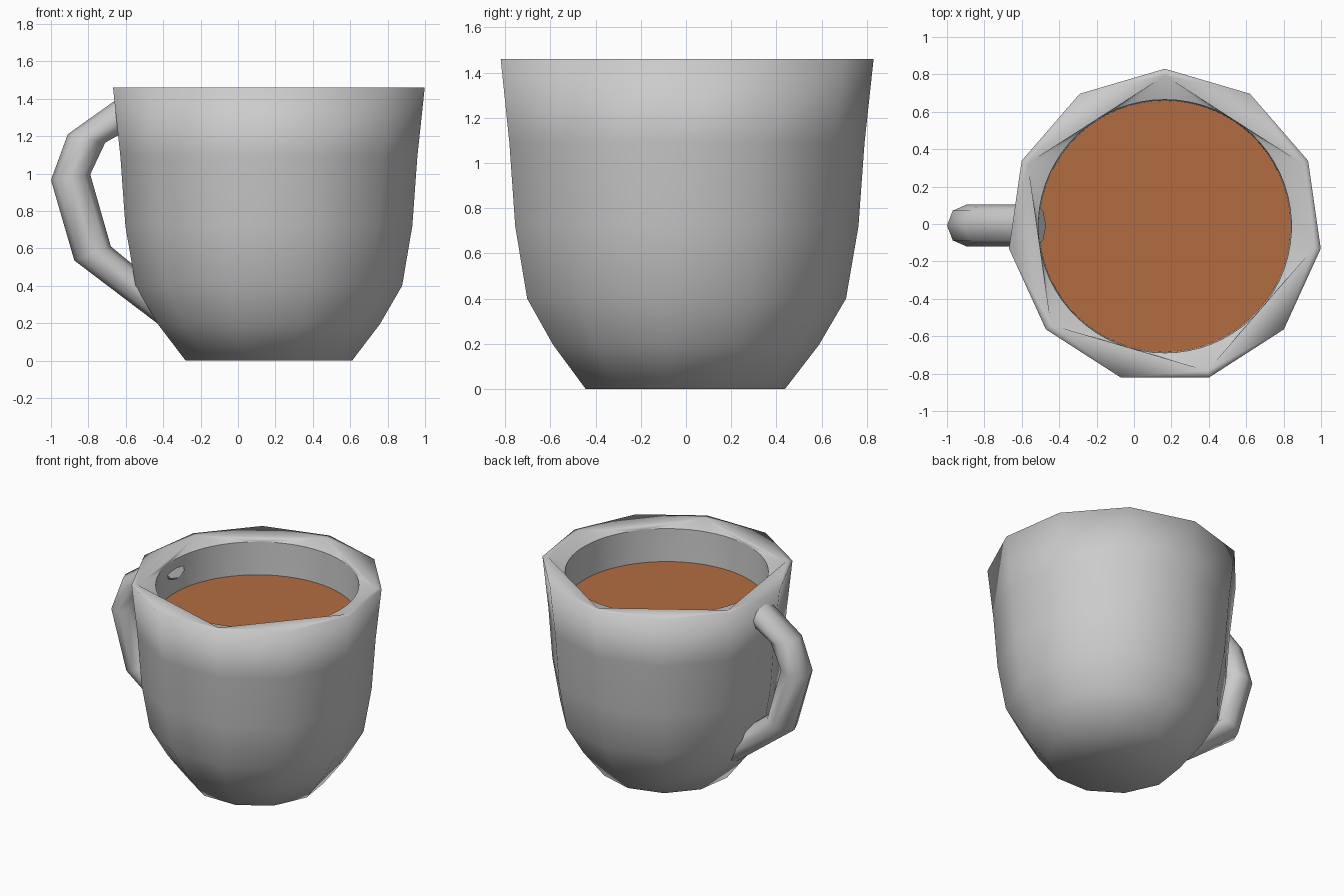
import bpy, bmesh, math

if "Cube" in bpy.data.objects:
    bpy.data.objects.remove(bpy.data.objects["Cube"])

CX, CY = 0.165, -0.012          # axis of the cup
SIDES, SUB = 11, 6              # outer sides, inner segments per side
N = SIDES * SUB


def material(name, rgb):
    m = bpy.data.materials.new(name)
    m.diffuse_color = (*rgb, 1)
    m.use_nodes = True
    m.node_tree.nodes["Principled BSDF"].inputs["Base Color"].default_value = m.diffuse_color
    return m


def finish(bm, name, mat):
    bmesh.ops.recalc_face_normals(bm, faces=bm.faces[:])
    for f in bm.faces:
        f.smooth = True
    me = bpy.data.meshes.new(name)
    bm.to_mesh(me)
    bm.free()
    me.materials.append(mat)
    ob = bpy.data.objects.new(name, me)
    bpy.context.collection.objects.link(ob)
    return ob


def ring(bm, r, z, n):
    return [bm.verts.new((CX + r * math.cos(math.pi / 2 + math.tau * i / n),
                          CY + r * math.sin(math.pi / 2 + math.tau * i / n), z))
            for i in range(n)]


def bridge(bm, a, b):
    n = len(a)
    for i in range(n):
        j = (i + 1) % n
        bm.faces.new((a[i], a[j], b[j], b[i]))


grey = material("grey ceramic", (0.60, 0.60, 0.60))
brown = material("brown coffee", (0.45, 0.15, 0.052))

# Cup: eleven-sided outside
bm = bmesh.new()
outer = [ring(bm, r, z, SIDES) for r, z in
         [(0.45, 0), (0.60, 0.195), (0.72, 0.40), (0.775, 0.72), (0.802, 1.09), (0.842, 1.46)]]
for a, b in zip(outer, outer[1:]):
    bridge(bm, a, b)
bm.faces.new(outer[0][::-1])

# Round inside wall and floor
inner = [ring(bm, r, z, N) for r, z in
         [(0.677, 1.42), (0.672, 1.18), (0.64, 0.5), (0.45, 0.1)]]
for a, b in zip(inner, inner[1:]):
    bridge(bm, a, b)
bm.faces.new(inner[-1])

# Rim: lip polygon on every second outer corner, then fans down to the round wall
top, circle = outer[-1], inner[0]
keep = [0, 2, 4, 6, 8, 9]
lip_all = {}
for k in keep:
    t = math.pi / 2 + math.tau * k / SIDES
    lip_all[k] = bm.verts.new((CX + 0.805 * math.cos(t), CY + 0.805 * math.sin(t), 1.46))
for n, k in enumerate(keep):
    k2 = keep[(n + 1) % len(keep)]
    gap = (k2 - k) % SIDES
    h, h2 = lip_all[k], lip_all[k2]
    if gap == 2:
        s = top[(k + 1) % SIDES]
        bm.faces.new((h, top[k], s))
        bm.faces.new((h, s, h2))
        bm.faces.new((h2, s, top[k2]))
    else:
        bm.faces.new((h, top[k], top[k2], h2))
    segs = gap * SUB
    c = [circle[(k * SUB + i) % N] for i in range(segs + 1)]
    for i in range(segs):
        bm.faces.new((h if i < segs // 2 else h2, c[i], c[i + 1]))
    bm.faces.new((h, h2, c[segs // 2]))
for i in range(N):
    bm.edges.get((circle[i], circle[(i + 1) % N])).smooth = False
finish(bm, "cup", grey)

# Coffee surface
bm = bmesh.new()
bm.faces.new(ring(bm, 0.672, 1.18, N))
finish(bm, "coffee", brown)

# Handle: rings spanned between outer and inner outline points (x, z)
bm = bmesh.new()
pairs = [((-0.58, 1.445), (-0.47, 1.30)), ((-0.91, 1.21), (-0.71, 1.165)),
         ((-1.0, 0.965), (-0.79, 0.995)), ((-0.875, 0.535), (-0.68, 0.61)),
         ((-0.42, 0.19), (-0.34, 0.33))]
rings = []
for (ox, oz), (ix, iz) in pairs:
    mx, mz, hx, hz = (ox + ix) / 2, (oz + iz) / 2, (ox - ix) / 2, (oz - iz) / 2
    rings.append([bm.verts.new((mx + hx * math.cos(t), -0.008 + 0.112 * math.sin(t),
                                mz + hz * math.cos(t)))
                  for t in (math.tau * i / 8 for i in range(8))])
for a, b in zip(rings, rings[1:]):
    bridge(bm, a, b)
caps = [bm.faces.new(rings[0]), bm.faces.new(rings[-1])]
for f in caps:
    for e in f.edges:
        e.smooth = False
finish(bm, "handle", grey)
